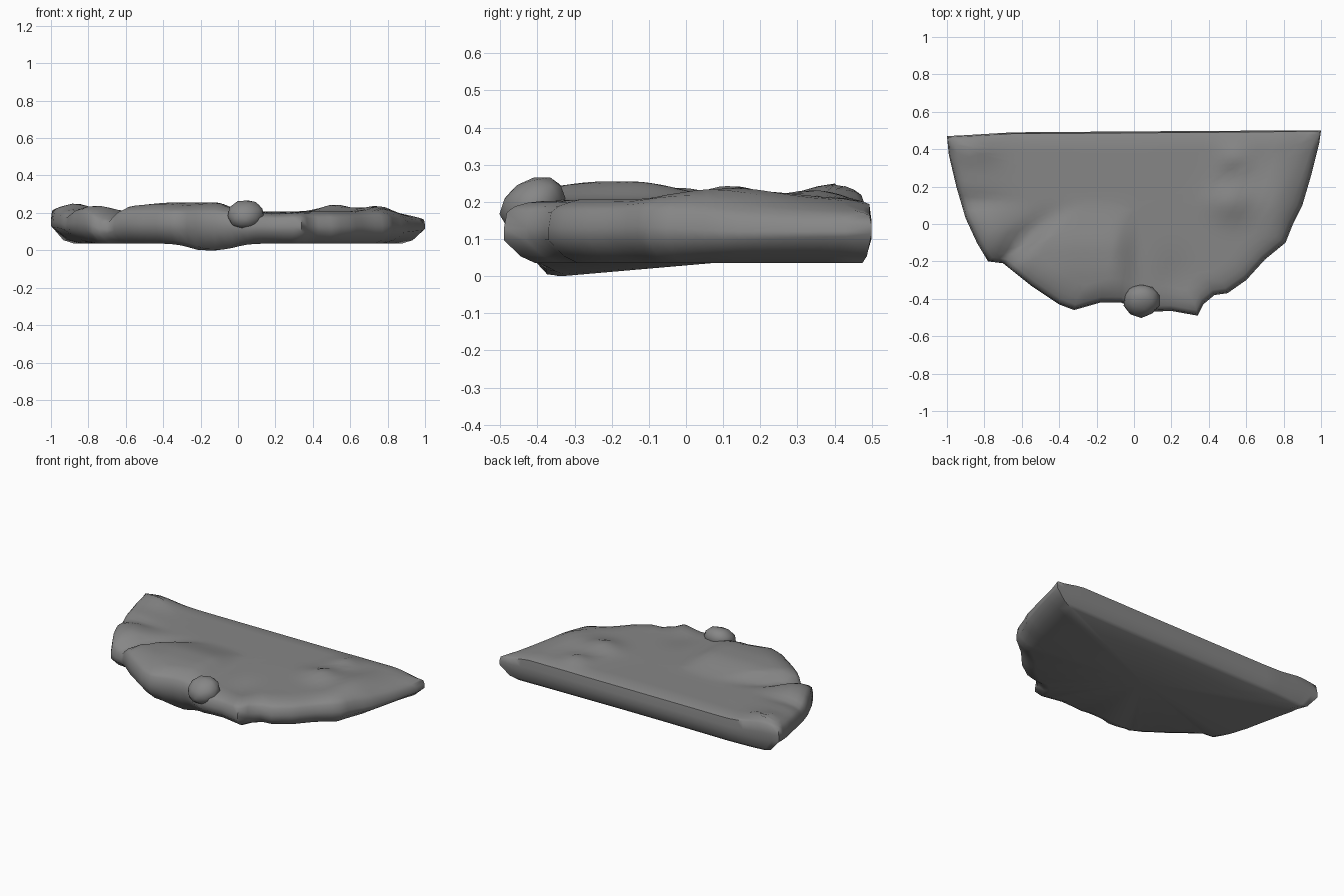
import bpy, bmesh, math, random
from mathutils import Vector

if "Cube" in bpy.data.objects:
    bpy.data.objects.remove(bpy.data.objects["Cube"], do_unlink=True)

stone = bpy.data.materials.new("grey stone")
stone.use_nodes = True
stone.diffuse_color = (0.24, 0.24, 0.24, 1)
stone.node_tree.nodes["Principled BSDF"].inputs["Base Color"].default_value = stone.diffuse_color


def step(a, b, v):
    t = min(max((v - a) / (b - a), 0), 1)
    return t * t * (3 - 2 * t)


def bump(x, y, cx, cy, rx, ry):
    return math.exp(-((x - cx) / rx) ** 2 - ((y - cy) / ry) ** 2)


def top_height(x, y):
    """Uneven upper surface: lobes, valleys and raised rims."""
    h = 0.207 - 0.03 * step(0.78, 1.0, x) + 0.015 * step(-0.6, -0.9, x)
    # large front lobe with a steep edge along a diagonal crease
    s = 0.73 * (x + 0.63) - 0.68 * (y + 0.2)
    front = step(0.15, -0.15, y)
    rise = 0.03 + 0.018 * step(-0.6, -0.35, x)
    slope = 1 - 0.45 * step(-0.22, -0.45, y)
    h += rise * slope * step(-0.04, 0.03, s) * front * step(0.04, -0.12, x)
    h -= 0.035 * math.exp(-((s + 0.06) / 0.05) ** 2) * front
    # smaller side lobe, back corner and raised rims
    h += 0.025 * bump(x, y, -0.76, -0.04, 0.13, 0.12)
    h -= 0.02 * bump(x, y, -0.85, 0.12, 0.15, 0.05)
    h += 0.028 * bump(x, y, -0.87, 0.4, 0.1, 0.08)
    h += 0.025 * bump(x, y, 0.54, 0.35, 0.08, 0.08)
    h += 0.038 * bump(x, y, 0.52, 0.12, 0.1, 0.1)
    h += 0.03 * bump(x, y, 0.74, 0.12, 0.09, 0.2)
    # hollow beside the boulder
    h -= 0.015 * bump(x, y, 0.22, -0.3, 0.1, 0.14)
    return h


def finish(bm, name, angle):
    bmesh.ops.recalc_face_normals(bm, faces=bm.faces)
    mesh = bpy.data.meshes.new(name)
    bm.to_mesh(mesh)
    bm.free()
    mesh.materials.append(stone)
    ob = bpy.data.objects.new(name, mesh)
    bpy.context.collection.objects.link(ob)
    bpy.ops.object.select_all(action="DESELECT")
    ob.select_set(True)
    bpy.context.view_layer.objects.active = ob
    bpy.ops.object.shade_smooth_by_angle(angle=math.radians(angle))


# Slab plan outline: straight back, ragged curved front
outline = [Vector(p) for p in (
    (1, .5), (.99, .43), (.95, .27), (.9, .1), (.85, 0), (.81, -.1), (.7, -.19),
    (.6, -.3), (.5, -.37), (.43, -.38), (.37, -.43), (.34, -.49), (.2, -.465),
    (.05, -.47), (-.07, -.42), (-.18, -.42), (-.32, -.46), (-.4, -.43),
    (-.55, -.33), (-.7, -.21), (-.78, -.2), (-.84, -.1), (-.9, .03),
    (-.95, .2), (-.99, .37), (-1, .47), (-.9, .475), (-.65, .49), (0, .495), (.8, .5))]
points = []
for a, b in zip(outline, outline[1:] + outline[:1]):
    n = max(1, round((b - a).length / 0.05))
    points += [a.lerp(b, i / n) for i in range(n)]


def inset(p, d):
    """Move an outline point towards the long axis of the slab."""
    aim = Vector((0.6 * p.x, 0.08)) - p
    return p + aim.normalized() * d


def edge(p):
    """Edges are rounder along the front than along the straight back."""
    return 0.4 if p.y > 0.46 else 1


def under(p, d, lift):
    """Point on the tapering underside, with a low spot at the front."""
    q = inset(p, d * edge(p))
    q.x *= 1 - 1.2 * d * step(0.8, 1.0, abs(p.x))
    low = 0.05 * bump(q.x, q.y, -0.14, -0.37, 0.13, 0.08)
    return Vector((q.x, q.y, max(0, 0.036 + lift - low)))


def over(p, d, drop):
    q = inset(p, d)
    return Vector((q.x, q.y, top_height(q.x, q.y) - drop * edge(p)))


def side(p, share):
    """Point on the outer wall, between underside and top."""
    tip = step(0.85, 1.0, abs(p.x))
    low, high = 0.06 + 0.03 * tip, over(p, 0, 0.04).z
    return Vector((p.x, p.y, low + (high - low) * share))


rings = [
    [under(p, 0.085, 0) for p in points],
    [under(p, 0.045, 0.018) for p in points],
    [side(p, 0.35) for p in points],
    [side(p, 0.65) for p in points],
    [over(p, 0.008, 0.034) for p in points],
    [over(p, 0.03, 0.018) for p in points],
    [over(p, 0.065, 0.007) for p in points]]
centre = Vector((0, 0.08))
for k in range(1, 14):
    ring = []
    for p in points:
        q = inset(p, 0.065).lerp(centre, k / 14)
        ring.append(Vector((q.x, q.y, top_height(q.x, q.y))))
    rings.append(ring)

bm = bmesh.new()
loops = [[bm.verts.new(v) for v in ring] for ring in rings]
for lo, hi in zip(loops, loops[1:]):
    for i in range(len(lo)):
        j = (i + 1) % len(lo)
        bm.faces.new((lo[i], lo[j], hi[j], hi[i]))
cap = bm.verts.new((centre.x, centre.y, top_height(*centre)))
base = bm.verts.new((centre.x, centre.y, 0.036))
for loop, tip in ((loops[-1], cap), (loops[0], base)):
    for i in range(len(loop)):
        bm.faces.new((loop[i], loop[(i + 1) % len(loop)], tip))
finish(bm, "rock_slab", 60)

# Small boulder on the front edge, its top sloping forwards
random.seed(4)
bm = bmesh.new()
bmesh.ops.create_icosphere(bm, subdivisions=2, radius=1)
for v in bm.verts:
    v.co *= random.uniform(0.94, 1.04)
    x, y, z = v.co
    v.co = Vector((0.04 + 0.1 * x, -0.41 + 0.09 * y, 0.19 + 0.078 * z + 0.022 * y))
finish(bm, "front_boulder", 50)
